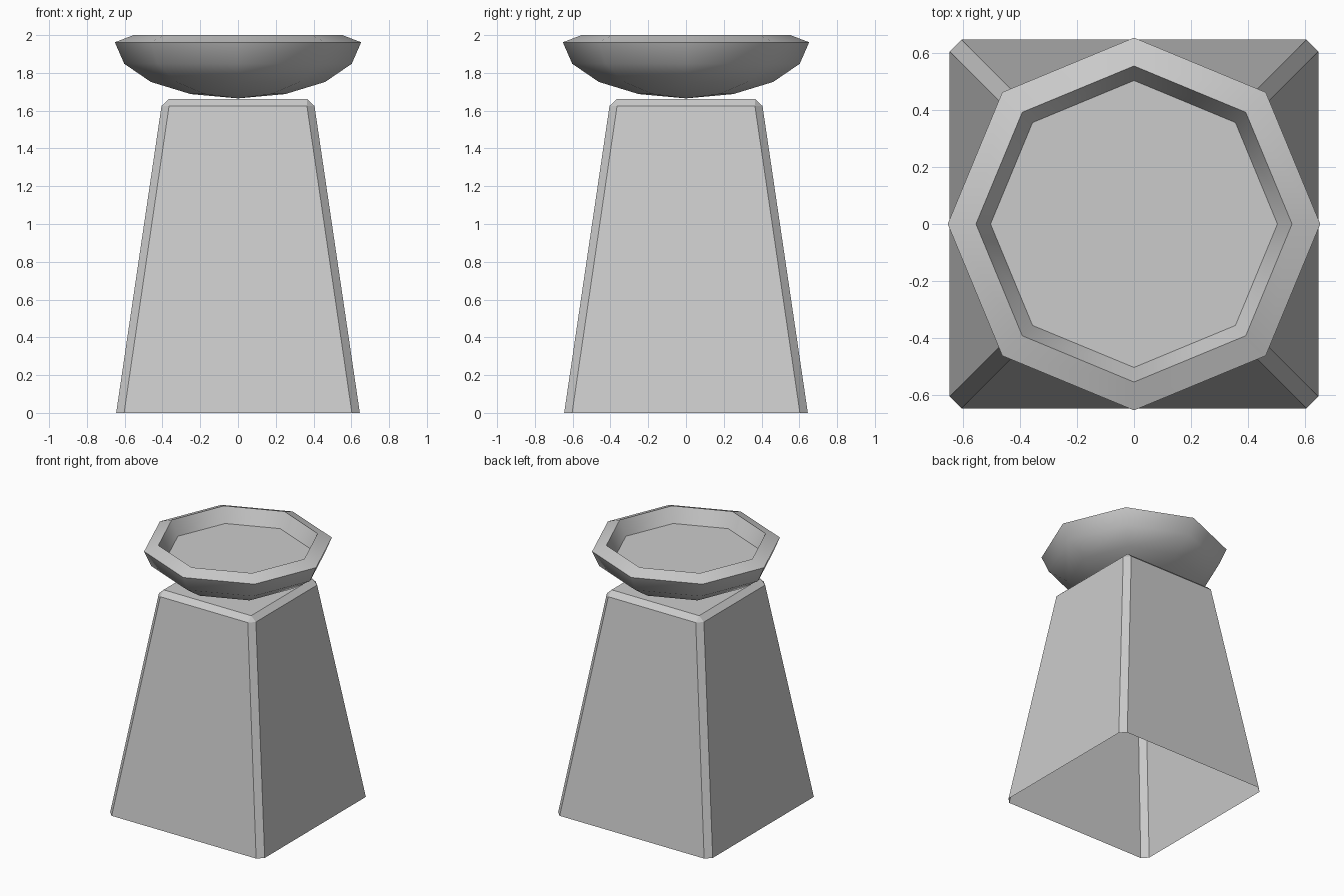
import bpy, bmesh
from math import cos, sin, pi, radians

if "Cube" in bpy.data.objects:
    bpy.data.objects.remove(bpy.data.objects["Cube"])


def finish(name, bm):
    bmesh.ops.recalc_face_normals(bm, faces=bm.faces)
    mesh = bpy.data.meshes.new(name)
    bm.to_mesh(mesh)
    bm.free()
    obj = bpy.data.objects.new(name, mesh)
    bpy.context.collection.objects.link(obj)
    return obj


def bridge(bm, a, b):
    n = len(a)
    return [bm.faces.new((a[i], a[(i + 1) % n], b[(i + 1) % n], b[i])) for i in range(n)]


def chamfered_square(bm, half, inner, z):
    # two corner points per side, turning counter-clockwise
    pts = []
    x, y = (half, -inner), (half, inner)
    for _ in range(4):
        pts += [x, y]
        x, y = (-x[1], x[0]), (-y[1], y[0])
    return [bm.verts.new((px, py, z)) for px, py in pts]


# Pedestal: tapered shell, chamfered edges, open underneath
bm = bmesh.new()
base = chamfered_square(bm, 0.645, 0.603, 0)
shoulder = chamfered_square(bm, 0.405, 0.365, 1.625)
bridge(bm, base, shoulder)
s = 0.365
top = [bm.verts.new((x, y, 1.662)) for x, y in ((s, -s), (s, s), (-s, s), (-s, -s))]
for i in range(4):
    j = (i + 1) % 4
    bm.faces.new((shoulder[2 * i], shoulder[2 * i + 1], top[j], top[i]))
    bm.faces.new((shoulder[2 * i + 1], shoulder[2 * j], top[j]))
bm.faces.new(top)
finish("pedestal", bm)

# Bowl: eight-sided half sphere with sloped rim and recessed floor
SIDES, R, DEPTH, EDGE_Z = 8, 0.652, 0.297, 1.962
profile = [(R * cos(radians(a)), EDGE_Z - DEPTH * sin(radians(a))) for a in (67.5, 45, 22.5, 0)]
profile += [(0.553, 2.0), (0.502, 1.89)]
bm = bmesh.new()
rings = [[bm.verts.new((r * cos(2 * pi * i / SIDES), r * sin(2 * pi * i / SIDES), z))
          for i in range(SIDES)] for r, z in profile]
for a, b in zip(rings, rings[1:]):
    bridge(bm, a, b)
pole = bm.verts.new((0, 0, EDGE_Z - DEPTH))
for i in range(SIDES):
    bm.faces.new((pole, rings[0][(i + 1) % SIDES], rings[0][i]))
bm.faces.new(rings[-1])

# Smooth bowl with crisp edge, rim and floor outlines
for f in bm.faces:
    f.smooth = True
for ring in rings[3:]:
    for i in range(SIDES):
        bm.edges.get((ring[i], ring[(i + 1) % SIDES])).smooth = False
finish("bowl", bm)
